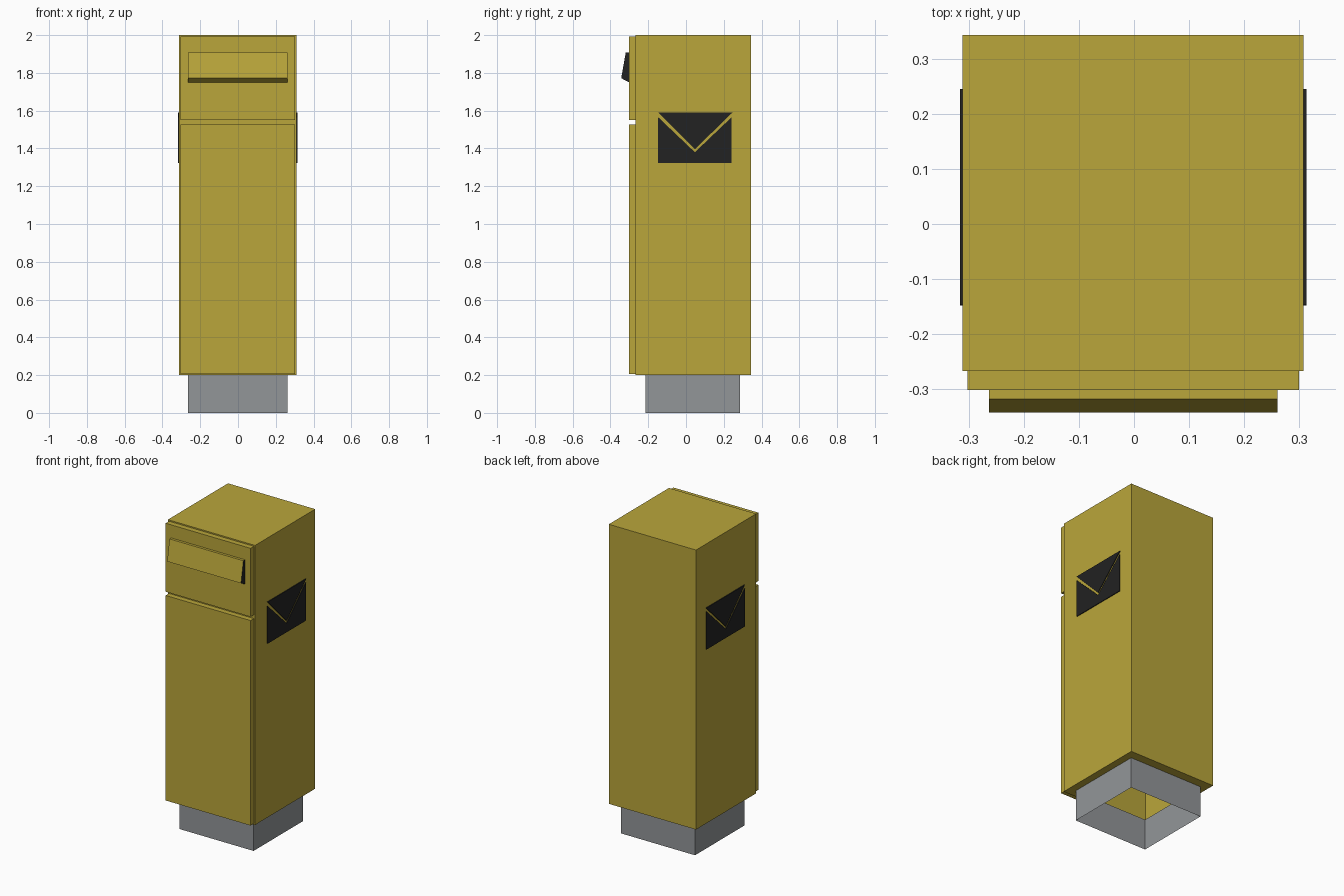
import bpy, bmesh

if "Cube" in bpy.data.objects:
    bpy.data.objects.remove(bpy.data.objects["Cube"])

CX = -0.0015  # slight sideways offset of the whole box


def material(name, rgb):
    m = bpy.data.materials.new(name)
    m.diffuse_color = (*rgb, 1)
    m.use_nodes = True
    m.node_tree.nodes["Principled BSDF"].inputs["Base Color"].default_value = m.diffuse_color
    return m


YELLOW = material("yellow paint", (0.49, 0.38, 0.043))
GREY = material("grey plinth", (0.29, 0.305, 0.315))
BLACK = material("black", (0.016, 0.016, 0.016))


def finish(name, bm, *mats):
    me = bpy.data.meshes.new(name)
    bm.to_mesh(me)
    bm.free()
    for m in mats:
        me.materials.append(m)
    ob = bpy.data.objects.new(name, me)
    bpy.context.collection.objects.link(ob)
    return ob


def box_bm(x0, x1, y0, y1, z0, z1):
    bm = bmesh.new()
    bmesh.ops.create_cube(bm, size=1)
    for v in bm.verts:
        v.co = (x1 if v.co.x > 0 else x0, y1 if v.co.y > 0 else y0, z1 if v.co.z > 0 else z0)
    return bm


def add_prism(bm, profile, x0, x1):
    """Extrude a (y, z) outline from x0 to x1."""
    face = bm.faces.new([bm.verts.new((x0, y, z)) for y, z in profile])
    ext = bmesh.ops.extrude_face_region(bm, geom=[face])
    for v in ext["geom"]:
        if isinstance(v, bmesh.types.BMVert):
            v.co.x = x1
    bmesh.ops.recalc_face_normals(bm, faces=bm.faces[:])


BASE = (CX - 0.263, CX + 0.263, -0.215, 0.286)

# Body: thin shell whose underside is a rim around the plinth opening
bm = box_bm(CX - 0.3105, CX + 0.3105, -0.268, 0.344, 0.2, 2.0)
under = [f for f in bm.faces if f.normal.z < -0.5]
bmesh.ops.inset_region(bm, faces=under, thickness=0.04)
for v in under[0].verts:
    v.co.x = BASE[1] if v.co.x > 0 else BASE[0]
    v.co.y = BASE[3] if v.co.y > 0 else BASE[2]
bmesh.ops.delete(bm, geom=under, context='FACES')
finish("body", bm, YELLOW)

# Plinth: open tube
bm = box_bm(*BASE, 0.0, 0.2)
bmesh.ops.delete(bm, geom=[f for f in bm.faces if abs(f.normal.z) > 0.5], context='FACES')
finish("plinth", bm, GREY)

# Front panels
for name, z0, z1 in (("lower_door", 0.207, 1.527), ("upper_panel", 1.551, 1.992)):
    finish(name, box_bm(CX - 0.302, CX + 0.302, -0.302, -0.268, z0, z1), YELLOW)

# Slot hood: yellow wedge with black cheeks
bm = bmesh.new()
add_prism(bm, [(-0.302, 1.908), (-0.319, 1.908), (-0.343, 1.772), (-0.302, 1.75)],
          CX - 0.263, CX + 0.263)
for f in bm.faces:
    f.material_index = 1 if abs(f.normal.x) > 0.5 else 0
finish("slot_hood", bm, YELLOW, BLACK)

# Envelope plates on both sides: upper flap and lower pocket
flap = [(-0.147, 1.59), (0.246, 1.59), (0.047, 1.396)]
pocket = [(-0.148, 1.322), (0.242, 1.322), (0.242, 1.566), (0.047, 1.38), (-0.148, 1.566)]
for side, s in (("right", 1), ("left", -1)):
    bm = bmesh.new()
    for outline in (flap, pocket):
        add_prism(bm, outline, CX + s * 0.3095, CX + s * 0.3155)
    finish(side + "_envelope_plate", bm, BLACK)
